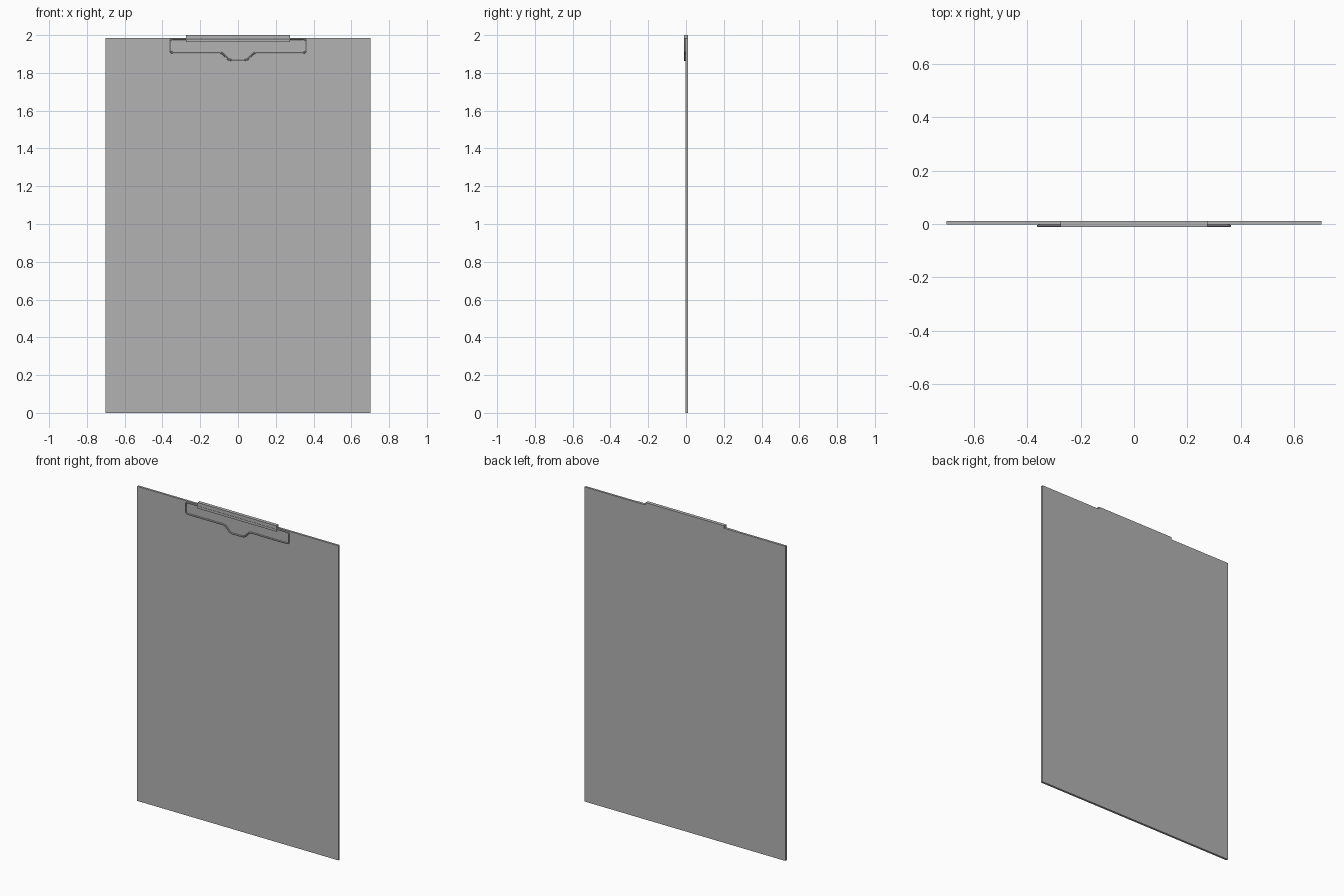
import bpy
import bmesh
from mathutils import Vector

if "Cube" in bpy.data.objects:
    bpy.data.objects.remove(bpy.data.objects["Cube"])

BACK, FACE, FRONT = 0.0115, -0.0022, -0.0115   # depth planes
WIRE_R = 0.0047

grey = bpy.data.materials.new("dark_grey")
grey.diffuse_color = (0.45, 0.45, 0.45, 1)
grey.use_nodes = True
grey.node_tree.nodes["Principled BSDF"].inputs["Base Color"].default_value = grey.diffuse_color


def extrude_profile(name, profile, x0, x1):
    """Sweep a closed (y, z) profile along x."""
    bm = bmesh.new()
    face = bm.faces.new([bm.verts.new((x0, y, z)) for y, z in profile])
    out = bmesh.ops.extrude_face_region(bm, geom=[face])["geom"]
    bmesh.ops.translate(bm, vec=(x1 - x0, 0, 0),
                        verts=[v for v in out if isinstance(v, bmesh.types.BMVert)])
    # close the starting end if the extrusion removed it
    if len(bm.faces) < len(profile) + 2:
        bmesh.ops.holes_fill(bm, edges=bm.edges)
    bmesh.ops.recalc_face_normals(bm, faces=bm.faces)
    me = bpy.data.meshes.new(name)
    bm.to_mesh(me)
    bm.free()
    me.materials.append(grey)
    ob = bpy.data.objects.new(name, me)
    bpy.context.collection.objects.link(ob)
    return ob


def rounded(points, steps=5):
    """Replace each corner (x, z, radius) of a closed loop by a smooth bend."""
    path = []
    for i, (x, z, r) in enumerate(points):
        p = Vector((x, z))
        a = p + (Vector(points[i - 1][:2]) - p).normalized() * r
        b = p + (Vector(points[(i + 1) % len(points)][:2]) - p).normalized() * r
        for k in range(steps + 1):
            t = k / steps
            path.append(a * (1 - t) ** 2 + p * 2 * t * (1 - t) + b * t * t)
    return path


# Board
extrude_profile("board", [(FACE, 0), (BACK, 0), (BACK, 1.985), (FACE, 1.985)], -0.702, 0.702)

# Folded metal bar over the top edge, holding the wire
extrude_profile("clip_bar", [(FRONT + 0.001, 1.963), (FACE, 1.963), (FACE, 1.985),
                             (BACK, 1.985), (BACK, 2.0), (FRONT + 0.001, 2.0)], -0.275, 0.275)

# Wire clip: half outline mirrored into a closed loop
half = [(0.049, 1.867, 0.02), (0.085, 1.907, 0.014), (0.359, 1.907, 0.014), (0.359, 1.979, 0.014)]
loop = half + [(-x, z, r) for x, z, r in reversed(half)]
path = rounded(loop)
curve = bpy.data.curves.new("clip_wire", "CURVE")
curve.dimensions = "3D"
curve.bevel_depth = WIRE_R
curve.bevel_resolution = 2
curve.materials.append(grey)
spline = curve.splines.new("POLY")
spline.points.add(len(path) - 1)
for pt, p in zip(spline.points, path):
    pt.co = (p.x, FRONT + WIRE_R, p.y, 1)
spline.use_cyclic_u = True
wire = bpy.data.objects.new("clip_wire", curve)
bpy.context.collection.objects.link(wire)
bpy.context.view_layer.objects.active = wire
wire.select_set(True)
bpy.ops.object.convert(target="MESH")
bpy.ops.object.shade_smooth_by_angle()
